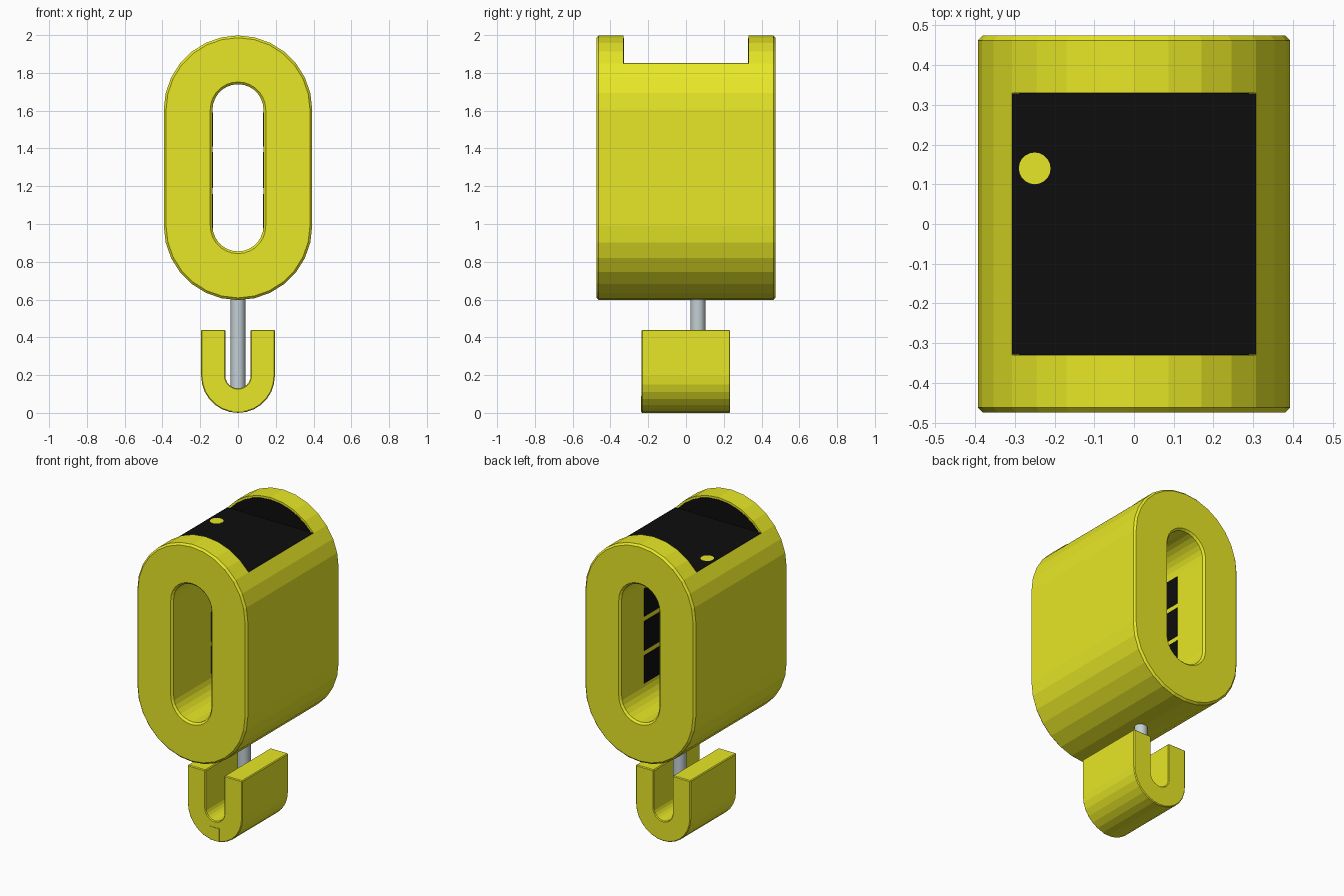
import bpy, bmesh
from math import sin, cos, pi, asin

if "Cube" in bpy.data.objects:
    bpy.data.objects.remove(bpy.data.objects["Cube"])


def material(name, rgb):
    m = bpy.data.materials.new(name)
    m.diffuse_color = (*rgb, 1)
    m.use_nodes = True
    m.node_tree.nodes["Principled BSDF"].inputs["Base Color"].default_value = m.diffuse_color
    return m


YELLOW = material("yellow_paint", (0.80, 0.80, 0.02))
BLACK = material("black_panel", (0.004, 0.004, 0.004))
STEEL = material("steel", (0.55, 0.63, 0.66))


def finish(name, bm, mat, bevel=0.0):
    bmesh.ops.recalc_face_normals(bm, faces=bm.faces)
    me = bpy.data.meshes.new(name)
    bm.to_mesh(me)
    bm.free()
    ob = bpy.data.objects.new(name, me)
    bpy.context.collection.objects.link(ob)
    me.materials.append(mat)
    if bevel:
        b = ob.modifiers.new("edge_bevel", 'BEVEL')
        b.width = bevel
        b.segments = 1
        b.limit_method = 'ANGLE'
        b.angle_limit = 0.8
    return ob


def arc(r, zc, a0, a1, n):
    return [(r * cos(a0 + (a1 - a0) * i / n), zc + r * sin(a0 + (a1 - a0) * i / n))
            for i in range(n + 1)]


def prism(name, pts, y0, y1, mat, bevel=0.0):
    """Extrude an (x, z) outline from y0 to y1."""
    bm = bmesh.new()
    a = [bm.verts.new((x, y0, z)) for x, z in pts]
    b = [bm.verts.new((x, y1, z)) for x, z in pts]
    bm.faces.new(a)
    bm.faces.new(b)
    for i in range(len(pts)):
        j = (i + 1) % len(pts)
        bm.faces.new((a[i], a[j], b[j], b[i]))
    return finish(name, bm, mat, bevel)


def tube(name, outer, inner, y0, y1, mat, bevel=0.0):
    """Extrude the ring between two (x, z) outlines of equal length."""
    bm = bmesh.new()
    loops = [[bm.verts.new((x, y, z)) for x, z in p]
             for p, y in ((outer, y0), (outer, y1), (inner, y1), (inner, y0))]
    n = len(outer)
    for k in range(4):
        p, q = loops[k], loops[(k + 1) % 4]
        for i in range(n):
            j = (i + 1) % n
            bm.faces.new((p[i], p[j], q[j], q[i]))
    return finish(name, bm, mat, bevel)


def box(name, x, y, z, mat, bevel=0.0):
    return prism(name, [(x[0], z[0]), (x[1], z[0]), (x[1], z[1]), (x[0], z[1])],
                 y[0], y[1], mat, bevel)


def rod(name, x, y, z0, z1, r, mat, n=20):
    bpy.ops.mesh.primitive_cylinder_add(vertices=n, radius=r, depth=z1 - z0,
                                        location=(x, y, (z0 + z1) / 2))
    ob = bpy.context.object
    ob.name = name
    ob.data.materials.append(mat)
    bpy.ops.object.shade_smooth_by_angle()
    return ob


def stadium(r):
    return arc(r, 1.605, 0, pi, 14) + arc(r, 0.99, pi, 2 * pi, 14)


# Housing: rounded block with a slot through it and a recess cut in the top
R, FLOOR = 0.393, 1.85
housing = tube("housing", stadium(R), stadium(0.135), -0.474, 0.474, YELLOW, 0.012)
cutter = box("recess_cutter", (-0.5, 0.5), (-0.33, 0.33), (FLOOR, 2.3), YELLOW)
cutter.hide_render = True
cutter.hide_set(True)
cut = housing.modifiers.new("recess", 'BOOLEAN')
cut.operation = 'DIFFERENCE'
cut.object = cutter
cut.solver = 'EXACT'

# Black lining of the recess: floor and two arched end walls
box("recess_floor", (-0.307, 0.307), (-0.328, 0.328), (FLOOR - 0.01, FLOOR + 0.002), BLACK)
r = R - 0.014
a = asin((FLOOR - 1.605) / r)
for label, y in (("front", -0.33), ("back", 0.328)):
    prism("recess_wall_" + label, arc(r, 1.605, a, pi - a, 10), y, y + 0.002, BLACK)
rod("recess_button", -0.25, 0.14, FLOOR - 0.01, FLOOR + 0.003, 0.04, YELLOW)

# Black panels on both walls of the slot
for side in (-1, 1):
    for i, (z0, z1) in enumerate(((0.98, 1.16), (1.19, 1.38), (1.41, 1.59))):
        xs = sorted((side * 0.132, side * 0.14))
        box(f"slot_panel_{'left' if side < 0 else 'right'}_{i}", xs, (-0.08, 0.235), (z0, z1), BLACK)

# Hanging rod
rod("hanging_rod", 0, 0.063, 0.08, 0.64, 0.039, STEEL)

# U-shaped hook cradle with a small tab on its front
u = ([(-0.195, 0.44)] + arc(0.195, 0.195, pi, 2 * pi, 14) + [(0.195, 0.44), (0.067, 0.44)]
     + arc(0.067, 0.197, 0, -pi, 12) + [(-0.067, 0.44)])
prism("hook_cradle", u, -0.236, 0.234, YELLOW, 0.005)
box("cradle_tab", (-0.033, 0.033), (-0.239, -0.2), (0.006, 0.09), YELLOW)
